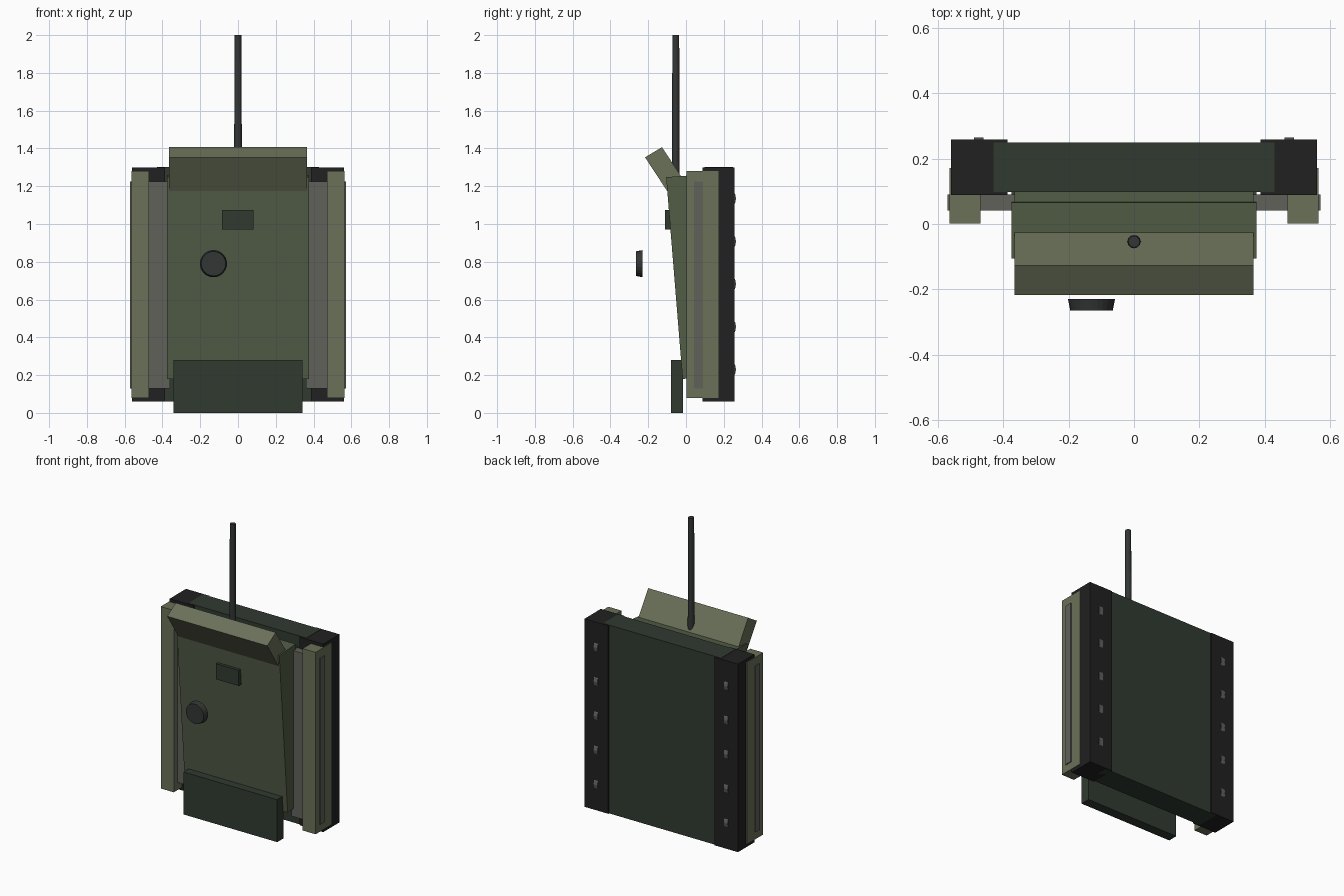
import bpy, bmesh, math
from mathutils import Matrix

if "Cube" in bpy.data.objects:
    bpy.data.objects.remove(bpy.data.objects["Cube"])


def material(name, rgb):
    m = bpy.data.materials.new(name)
    m.diffuse_color = (*rgb, 1)
    m.use_nodes = True
    m.node_tree.nodes["Principled BSDF"].inputs["Base Color"].default_value = m.diffuse_color
    return m


OLIVE = material("olive", (0.085, 0.107, 0.061))
LIGHT = material("light_olive", (0.145, 0.165, 0.10))
DARK = material("dark_green", (0.03, 0.042, 0.03))
BLACK = material("black", (0.014, 0.015, 0.014))
GREY = material("grey", (0.12, 0.12, 0.105))
METAL = material("dark_metal", (0.033, 0.037, 0.036))


def finish(name, bm, mat):
    bmesh.ops.recalc_face_normals(bm, faces=bm.faces)
    me = bpy.data.meshes.new(name)
    bm.to_mesh(me)
    bm.free()
    ob = bpy.data.objects.new(name, me)
    bpy.context.collection.objects.link(ob)
    me.materials.append(mat)
    return ob


def prism(name, half_width, profile, mat):
    """Extrude a (y, z) profile across x, centred."""
    bm = bmesh.new()
    f = bm.faces.new([bm.verts.new((-half_width, y, z)) for y, z in profile])
    r = bmesh.ops.extrude_face_region(bm, geom=[f])
    vs = [v for v in r["geom"] if isinstance(v, bmesh.types.BMVert)]
    bmesh.ops.translate(bm, verts=vs, vec=(2 * half_width, 0, 0))
    return finish(name, bm, mat)


def box(name, x, y, z, mat):
    bm = bmesh.new()
    bmesh.ops.create_cube(bm, size=1)
    for v in bm.verts:
        v.co = [lo + (c + 0.5) * (hi - lo) for c, (lo, hi) in zip(v.co, (x, y, z))]
    return finish(name, bm, mat)


def cone(name, centre, r1, r2, depth, rot, sides, mat):
    bm = bmesh.new()
    bmesh.ops.create_cone(bm, cap_ends=True, segments=sides, radius1=r1, radius2=r2,
                          depth=depth, matrix=Matrix.Translation(centre) @ rot)
    ob = finish(name, bm, mat)
    return ob


IDENT = Matrix.Identity(4)
ABOUT_X = Matrix.Rotation(math.radians(90), 4, 'X')
ABOUT_Y = Matrix.Rotation(math.radians(90), 4, 'Y')

# Leaning body and angled top flap
prism("body", 0.375, [(-0.105, 1.248), (0.065, 1.26), (0.145, 0.19), (-0.018, 0.18)], OLIVE)
prism("top_flap", 0.365, [(-0.217, 1.353), (-0.127, 1.407), (-0.01, 1.228), (-0.10, 1.175)], LIGHT)
box("rear_ledge", (-0.365, 0.365), (0.06, 0.10), (0.20, 1.23), OLIVE)

# Back panel
box("back_panel", (-0.43, 0.43), (0.098, 0.25), (0.06, 1.302), DARK)

# Side rails, armour, grey strips and roller bumps on both sides
for side, s in (("left", -1), ("right", 1)):
    def span(a, b):
        return tuple(sorted((s * a, s * b)))
    box(f"{side}_rail", span(0.387, 0.56), (0.088, 0.258), (0.06, 1.30), BLACK)
    box(f"{side}_side_armour", span(0.47, 0.565), (0.002, 0.172), (0.08, 1.28), LIGHT)
    box(f"{side}_grey_strip", span(0.36, 0.571), (0.042, 0.09), (0.13, 1.225), GREY)
    for i in range(5):
        cone(f"{side}_roller_{i + 1}", (s * 0.475, 0.205, 0.23 + i * 0.226),
             0.06, 0.06, 0.028, ABOUT_Y, 16, GREY)

# Front details
box("front_skirt", (-0.342, 0.342), (-0.08, -0.015), (0, 0.28), DARK)
box("front_hatch", (-0.084, 0.082), (-0.11, -0.05), (0.972, 1.075), DARK)
knob = cone("front_knob", (-0.13, -0.247, 0.79), 0.072, 0.065, 0.036, ABOUT_X, 24, METAL)

# Antenna
antenna = cone("antenna", (0, -0.054, 1.62), 0.021, 0.018, 0.76, IDENT, 12, METAL)
